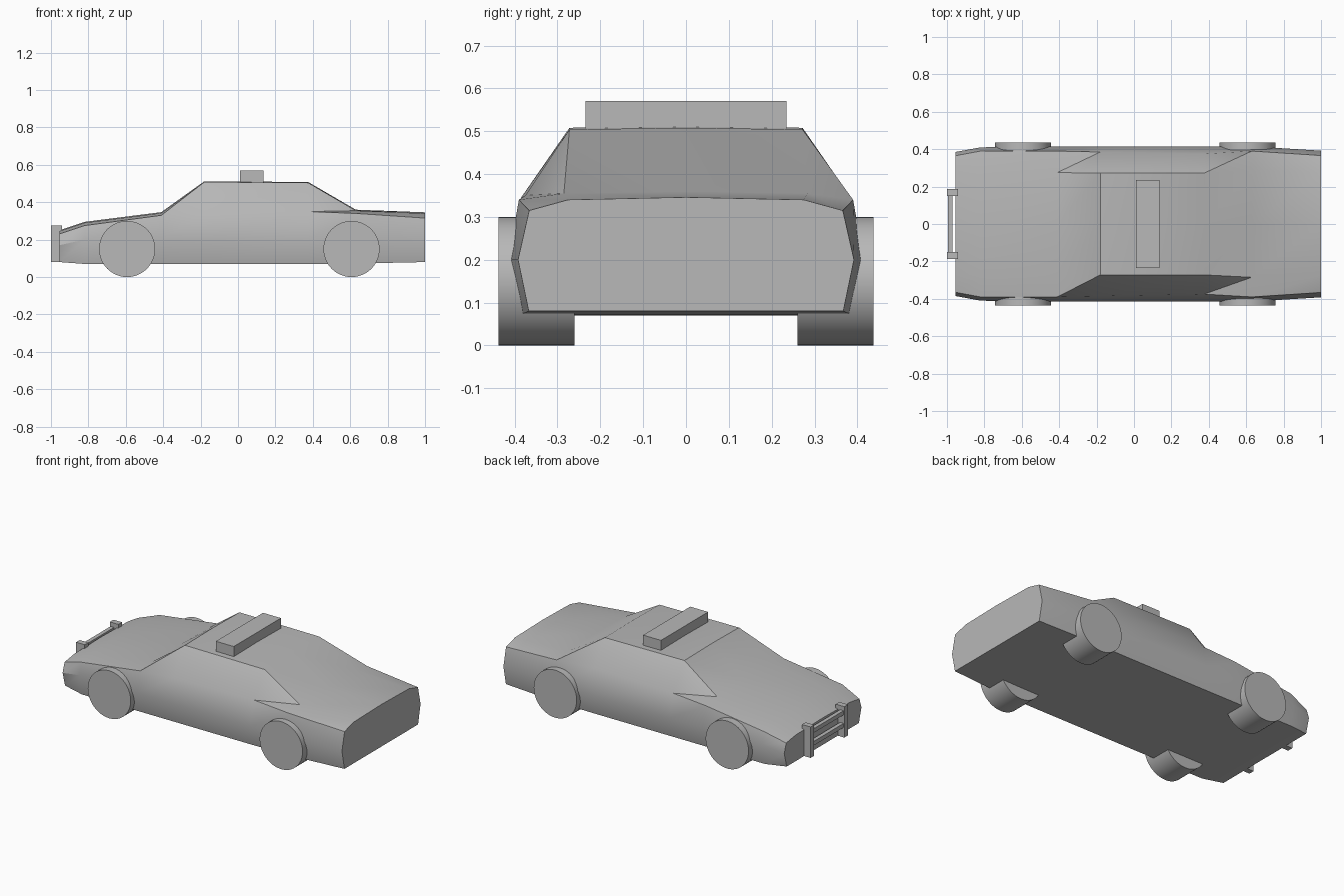
import bpy, bmesh, math
from mathutils import Matrix

if "Cube" in bpy.data.objects:
    bpy.data.objects.remove(bpy.data.objects["Cube"])

grey = bpy.data.materials.new("plain grey")
grey.use_nodes = True
grey.diffuse_color = (0.48, 0.48, 0.48, 1)
grey.node_tree.nodes["Principled BSDF"].inputs["Base Color"].default_value = (0.48, 0.48, 0.48, 1)


def finish(name, bm, smooth=None):
    bmesh.ops.recalc_face_normals(bm, faces=bm.faces)
    mesh = bpy.data.meshes.new(name)
    bm.to_mesh(mesh)
    bm.free()
    mesh.materials.append(grey)
    obj = bpy.data.objects.new(name, mesh)
    bpy.context.collection.objects.link(obj)
    if smooth:
        bpy.ops.object.select_all(action='DESELECT')
        obj.select_set(True)
        bpy.context.view_layer.objects.active = obj
        bpy.ops.object.shade_smooth_by_angle(angle=math.radians(smooth))
    return obj


def box(name, low, high):
    bm = bmesh.new()
    size = [b - a for a, b in zip(low, high)]
    mid = [(a + b) / 2 for a, b in zip(low, high)]
    bmesh.ops.create_cube(bm, size=1, matrix=Matrix.Translation(mid) @ Matrix.Diagonal((*size, 1)))
    return finish(name, bm)


# Body shell: cross-sections along x, each half is floor, waist, shoulder, top edge, centre
sections = [
    (-0.955, [(0.36, 0.08), (0.385, 0.17), (0.365, 0.23), (0.27, 0.245), (0, 0.25)]),
    (-0.82, [(0.385, 0.07), (0.41, 0.2), (0.39, 0.275), (0.275, 0.29), (0, 0.295)]),
    (-0.41, [(0.385, 0.07), (0.415, 0.2), (0.39, 0.33), (0.275, 0.342), (0, 0.347)]),
    (-0.18, [(0.385, 0.07), (0.415, 0.2), (0.385, 0.345), (0.272, 0.508), (0, 0.512)]),
    (0.375, [(0.385, 0.07), (0.415, 0.2), (0.375, 0.35), (0.272, 0.504), (0, 0.508)]),
    (0.63, [(0.385, 0.072), (0.415, 0.2), (0.39, 0.34), (0.285, 0.355), (0, 0.36)]),
    (1.0, [(0.367, 0.08), (0.392, 0.2), (0.366, 0.315), (0.275, 0.34), (0, 0.346)]),
]
bm = bmesh.new()
rings = []
for x, half in sections:
    outline = [(-y, z) for y, z in half] + half[-2::-1]
    rings.append([bm.verts.new((x, y, z)) for y, z in outline])
for a, b in zip(rings, rings[1:]):
    for j in range(len(a) - 1):
        bm.faces.new((a[j], a[j + 1], b[j + 1]))
        bm.faces.new((a[j], b[j + 1], b[j]))
    bm.faces.new((a[-1], a[0], b[0], b[-1]))
bm.faces.new(rings[0])
bm.faces.new(rings[-1])
finish("car_body", bm, 30)

# Wheels
for end, x in (("nose", -0.593), ("tail", 0.607)):
    for side, s in (("near", -1), ("far", 1)):
        bm = bmesh.new()
        place = Matrix.Translation((x, s * 0.3485, 0.15)) @ Matrix.Rotation(math.pi / 2, 4, 'X')
        bmesh.ops.create_cone(bm, cap_ends=True, segments=48, radius1=0.15, radius2=0.15,
                              depth=0.177, matrix=place)
        finish(f"{end}_wheel_{side}", bm, 30)

# Roof light bar
box("roof_light_bar", (0.01, -0.235, 0.505), (0.135, 0.235, 0.57))

# Push bar on the nose
for side, s in (("near", -1), ("far", 1)):
    y = s * 0.168
    box(f"push_bar_upright_{side}", (-1, y - 0.018, 0.08), (-0.94, y + 0.018, 0.275))
for level, z in (("upper", 0.235), ("lower", 0.155)):
    box(f"push_bar_rail_{level}", (-0.995, -0.155, z - 0.013), (-0.97, 0.155, z + 0.013))
